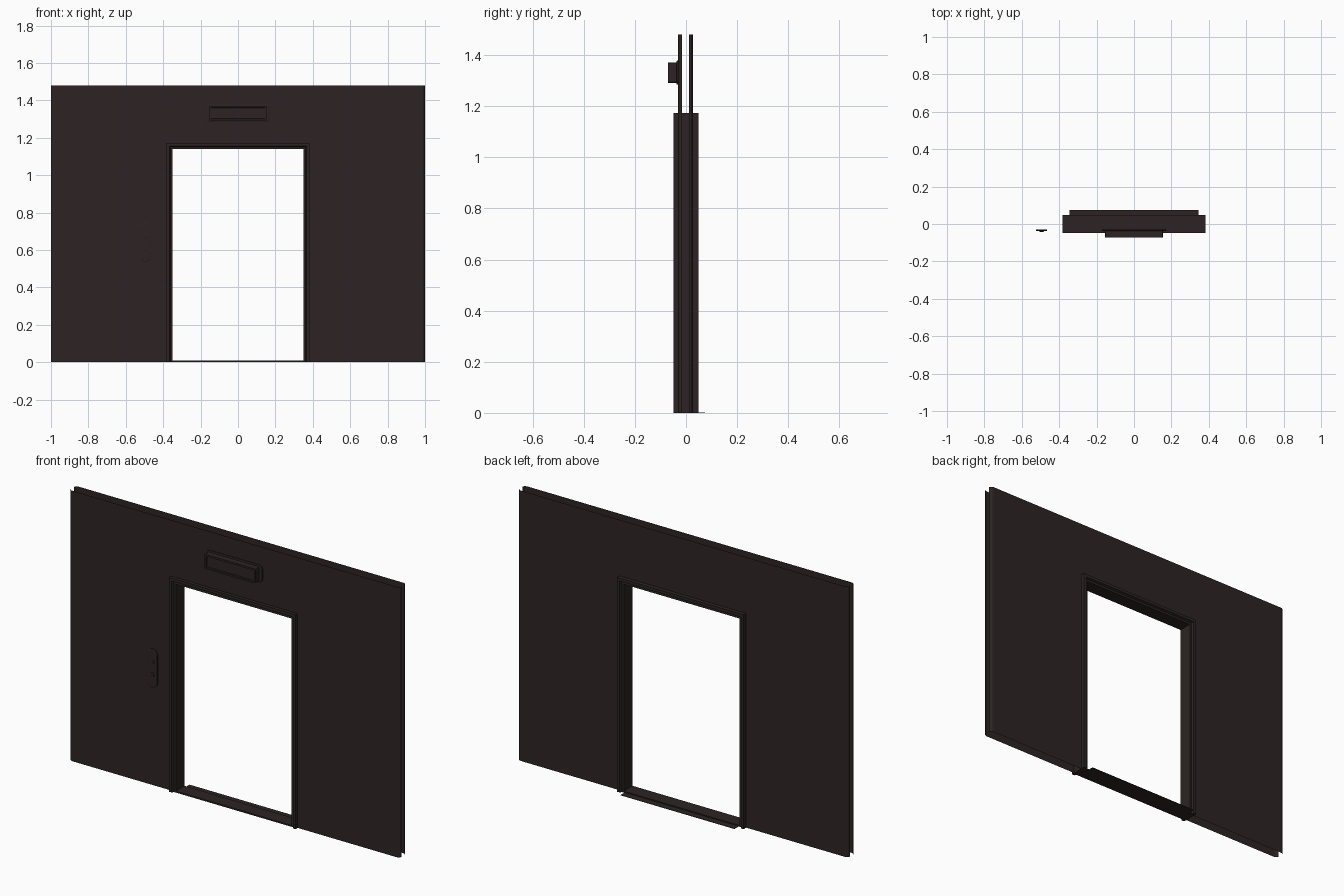
import bpy, bmesh, math

if "Cube" in bpy.data.objects:
    bpy.data.objects.remove(bpy.data.objects["Cube"])

mat = bpy.data.materials.new("dark brown metal")
mat.diffuse_color = (0.026, 0.0175, 0.017, 1)
mat.use_nodes = True
mat.node_tree.nodes["Principled BSDF"].inputs["Base Color"].default_value = mat.diffuse_color

HALF_W, TOP = 0.35, 1.14     # door opening
WALL_H = 1.48


def finish(name, bm, recalc=True):
    if recalc:
        bmesh.ops.recalc_face_normals(bm, faces=bm.faces[:])
    me = bpy.data.meshes.new(name)
    bm.to_mesh(me)
    bm.free()
    me.materials.append(mat)
    ob = bpy.data.objects.new(name, me)
    bpy.context.collection.objects.link(ob)
    return ob


def slab(name, outline, y0, y1, inset=None, depth=0.0, bevel=0.0):
    """Extrude an x,z outline from y0 forward to y1, with optional inset front."""
    bm = bmesh.new()
    back = [bm.verts.new((x, y0, z)) for x, z in outline]
    front = [bm.verts.new((x, y1, z)) for x, z in outline]
    n = len(outline)
    for i in range(n):
        j = (i + 1) % n
        bm.faces.new((back[i], back[j], front[j], front[i]))
    bm.faces.new(back)
    face = bm.faces.new(front)
    bmesh.ops.recalc_face_normals(bm, faces=bm.faces[:])
    if bevel:
        bmesh.ops.inset_region(bm, faces=[face], thickness=bevel, depth=0)
        for v in face.verts:
            v.co.y -= bevel * 0.5
    if inset:
        bmesh.ops.inset_region(bm, faces=[face], thickness=inset, depth=0)
        bmesh.ops.inset_region(bm, faces=[face], thickness=0.002, depth=0)
        for v in face.verts:
            v.co.y += depth
    return finish(name, bm)


def rounded(cx, cz, hw, hh, r, seg):
    pts = []
    for k, (sx, sz) in enumerate(((1, 1), (-1, 1), (-1, -1), (1, -1))):
        for i in range(seg + 1):
            a = math.pi / 2 * (k + i / seg)
            pts.append((cx + sx * (hw - r) + r * math.cos(a),
                        cz + sz * (hh - r) + r * math.sin(a)))
    clean = []
    for p in pts:                       # drop coincident points
        if not clean or math.dist(p, clean[-1]) > 1e-5:
            clean.append(p)
    if math.dist(clean[0], clean[-1]) < 1e-5:
        clean.pop()
    return clean


def wall_sheet(name, y_face, y_edge):
    """Open sheet with a doorway and side edges curling towards the middle."""
    bm = bmesh.new()
    hw, top, flat = HALF_W + 0.02, TOP + 0.02, 0.98
    outline = [(-flat, 0), (-hw, 0), (-hw, top), (hw, top), (hw, 0),
               (flat, 0), (flat, WALL_H), (-flat, WALL_H)]
    v = [bm.verts.new((x, y_face, z)) for x, z in outline]
    main = [bm.faces.new([v[i] for i in q])
            for q in ((0, 1, 2, 7), (2, 3, 6, 7), (3, 4, 5, 6))]
    for s, lo, hi in ((-1, v[0], v[7]), (1, v[5], v[6])):
        for i in range(1, 4):
            a = math.pi / 2 * i / 3
            x = s * (flat + 0.02 * math.sin(a))
            y = y_edge + (y_face - y_edge) * math.cos(a)
            nlo, nhi = bm.verts.new((x, y, 0)), bm.verts.new((x, y, WALL_H))
            bm.faces.new((lo, nlo, nhi, hi))
            lo, hi = nlo, nhi
    bmesh.ops.recalc_face_normals(bm, faces=bm.faces[:])
    main[0].normal_update()
    if main[0].normal.y * y_face < 0:
        bmesh.ops.reverse_faces(bm, faces=bm.faces[:])
    return finish(name, bm, recalc=False)


# Two wall skins with a gap between them
wall_sheet("front_wall", -0.031, -0.016)
wall_sheet("back_wall", 0.027, 0.012)

# Door frame: stepped profile (outward offset, y) swept round the opening
profile = [(0.033, -0.049), (0.017, -0.049), (0.012, -0.038), (0.0, -0.038),
           (0.0, 0.038), (0.012, 0.038), (0.017, 0.049), (0.033, 0.049)]
bm = bmesh.new()
rings = []
for sx, up in ((-1, 0), (-1, 1), (1, 1), (1, 0)):
    rings.append([bm.verts.new((sx * (HALF_W + o), y, up * (TOP + o)))
                  for o, y in profile])
for a, b in zip(rings, rings[1:]):
    for i in range(len(profile)):
        j = (i + 1) % len(profile)
        bm.faces.new((a[i], a[j], b[j], b[i]))
bm.faces.new(rings[0])
bm.faces.new(rings[-1])
finish("door_frame", bm)

# Door sill and the thin floor plate behind it
slab("door_sill", [(-0.35, 0), (0.35, 0), (0.35, 0.008), (-0.35, 0.008)], 0.038, -0.038)
slab("sill_plate", [(-0.345, 0), (0.345, 0), (0.345, 0.002), (-0.345, 0.002)], 0.074, 0.03)

# Sign box above the door
slab("sign_backplate", rounded(0, 1.331, 0.172, 0.047, 0.02, 3), -0.03, -0.036, bevel=0.004)
slab("sign_box", rounded(0, 1.331, 0.155, 0.04, 0.008, 2), -0.034, -0.071,
     inset=0.010, depth=0.006)

# Call panel with two buttons
CX, CZ = -0.494, 0.641
slab("call_panel", rounded(CX, CZ, 0.03, 0.105, 0.03, 6), -0.03, -0.036, bevel=0.005)
for label, dz in (("upper", 0.035), ("lower", -0.035)):
    slab(label + "_button", rounded(CX, CZ + dz, 0.012, 0.012, 0.012, 4),
         -0.036, -0.0405, bevel=0.002)
